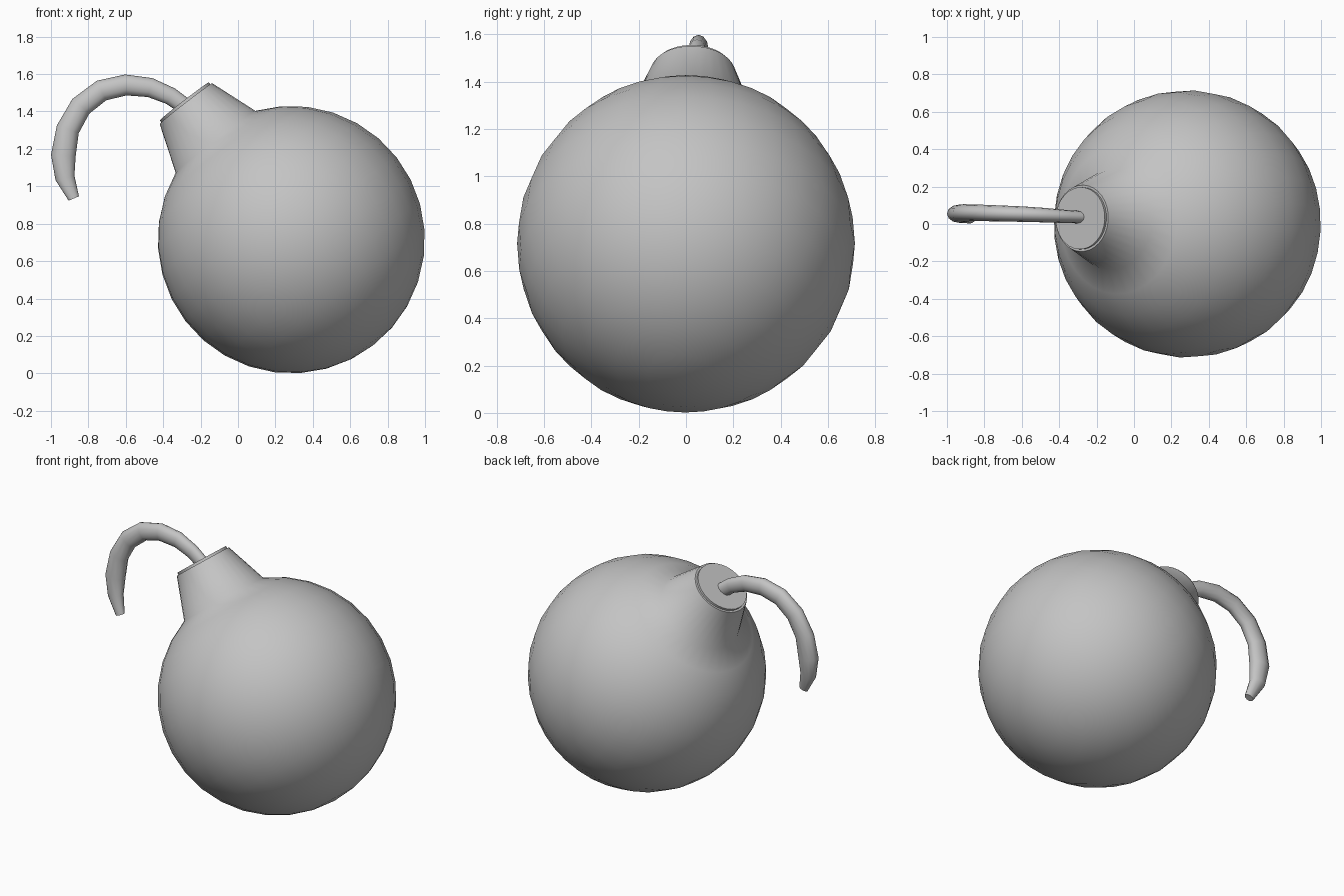
import bpy, bmesh
from math import sin, cos, pi, asin, radians
from mathutils import Vector

if "Cube" in bpy.data.objects:
    bpy.data.objects.remove(bpy.data.objects["Cube"], do_unlink=True)

CENTER = Vector((0.285, 0, 0.715))
AXIS = Vector((-0.612, 0.033, 0.79)).normalized()
RADIUS = 0.715
NECK_BASE, NECK_TOP, NECK_END = 0.27, 0.178, 0.92

grey = bpy.data.materials.new("plain grey")
grey.use_nodes = True
colour = (0.55, 0.55, 0.55, 1)
grey.diffuse_color = colour
grey.node_tree.nodes["Principled BSDF"].inputs["Base Color"].default_value = colour


def finish(name, bm):
    bmesh.ops.remove_doubles(bm, verts=bm.verts, dist=0.0005)
    bmesh.ops.recalc_face_normals(bm, faces=bm.faces)
    mesh = bpy.data.meshes.new(name)
    bm.to_mesh(mesh)
    bm.free()
    mesh.materials.append(grey)
    obj = bpy.data.objects.new(name, mesh)
    bpy.context.collection.objects.link(obj)
    bpy.ops.object.select_all(action='DESELECT')
    obj.select_set(True)
    bpy.context.view_layer.objects.active = obj
    bpy.ops.object.shade_smooth_by_angle(angle=radians(60))
    return obj


def lathe(name, profile, steps=32):
    """Turn (radius, height) points about the tilted body axis."""
    bm = bmesh.new()
    verts = [bm.verts.new((r, 0, h)) for r, h in profile]
    edges = [bm.edges.new(pair) for pair in zip(verts, verts[1:])]
    bmesh.ops.spin(bm, geom=verts + edges, cent=(0, 0, 0), axis=(0, 0, 1),
                   angle=2 * pi, steps=steps)
    obj = finish(name, bm)
    obj.location = CENTER
    obj.rotation_mode = 'QUATERNION'
    obj.rotation_quaternion = AXIS.to_track_quat('Z', 'Y')


def sweep(name, path, sides=12):
    """Oval tube along (x, y, z, half thickness) points."""
    bm = bmesh.new()
    points = [Vector(p[:3]) for p in path]
    rings = []
    for i, p in enumerate(points):
        ahead = points[min(i + 1, len(points) - 1)] - points[max(i - 1, 0)]
        side = Vector((0, 1, 0))
        up = ahead.cross(side).normalized()
        r = path[i][3]
        rings.append([bm.verts.new(p + up * r * cos(a) + side * r * 0.74 * sin(a))
                      for a in (2 * pi * k / sides for k in range(sides))])
    for a, b in zip(rings, rings[1:]):
        for k in range(sides):
            n = (k + 1) % sides
            bm.faces.new((a[k], a[n], b[n], b[k]))
    bm.faces.new(rings[0])
    bm.faces.new(rings[-1])
    finish(name, bm)


# Round body flowing into the tapered neck
start = asin(NECK_BASE / RADIUS)
rings = 14
ball = [(RADIUS * sin(a), RADIUS * cos(a))
        for a in (pi + (start - pi) * i / rings for i in range(rings + 1))]
lathe("body_and_neck", ball + [(NECK_TOP, NECK_END), (0, NECK_END)])

# Thin disc closing the neck
lathe("neck_cap", [(0, NECK_END - 0.01), (0.166, NECK_END - 0.01),
                   (0.166, NECK_END + 0.015), (0, NECK_END + 0.015)])

# Curved fuse, narrowing at its tip
sweep("fuse", [
    (-0.26, 0.035, 1.41, 0.044),
    (-0.36, 0.04, 1.482, 0.047),
    (-0.47, 0.047, 1.528, 0.052),
    (-0.60, 0.053, 1.542, 0.056),
    (-0.73, 0.057, 1.512, 0.058),
    (-0.84, 0.06, 1.428, 0.06),
    (-0.91, 0.06, 1.305, 0.062),
    (-0.934, 0.055, 1.165, 0.066),
    (-0.925, 0.045, 1.045, 0.052),
    (-0.878, 0.025, 0.935, 0.03),
])
